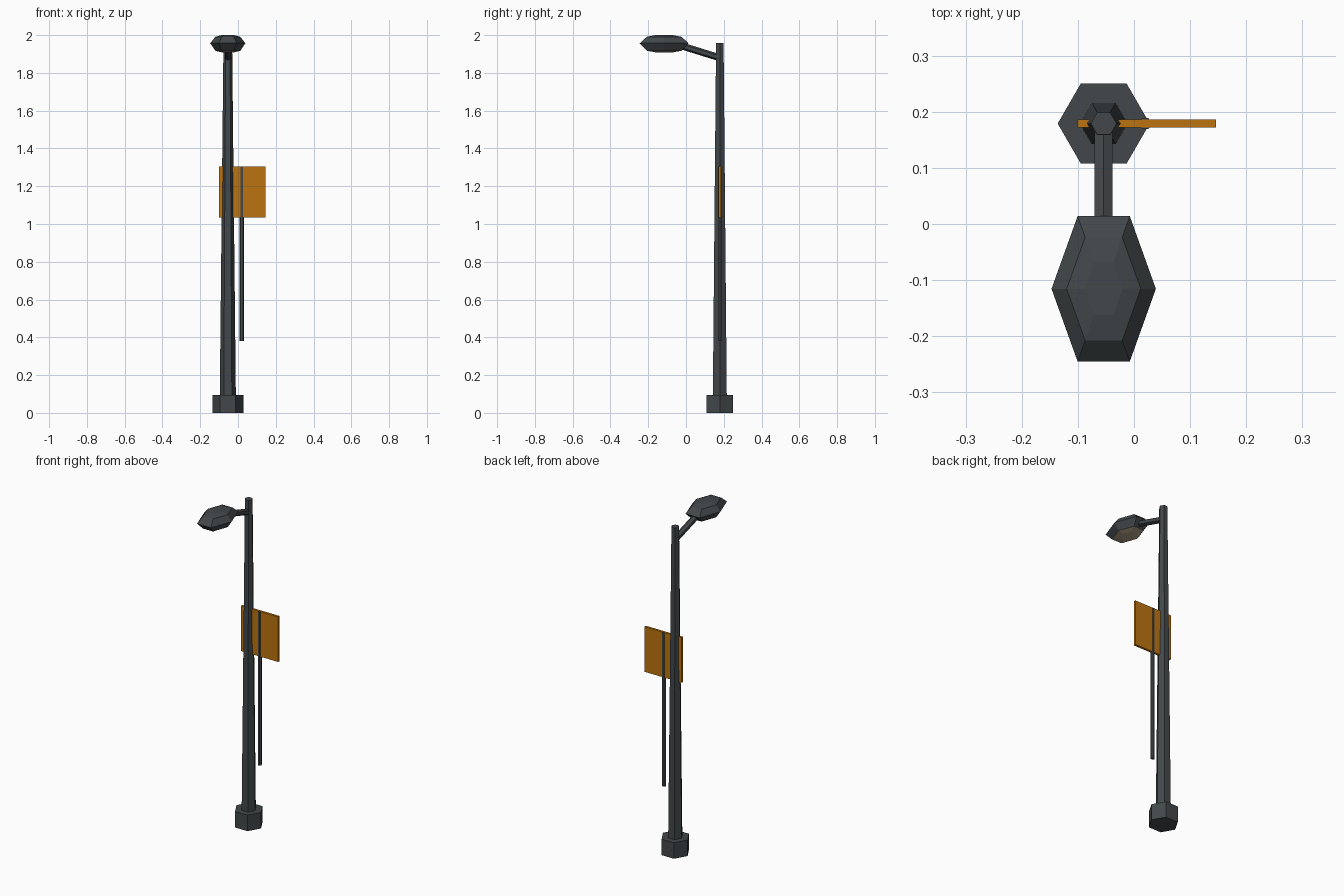
import bpy, bmesh, math
from mathutils import Vector

if "Cube" in bpy.data.objects:
    bpy.data.objects.remove(bpy.data.objects["Cube"])


def material(name, rgb):
    m = bpy.data.materials.new(name)
    m.diffuse_color = (*rgb, 1)
    m.use_nodes = True
    m.node_tree.nodes["Principled BSDF"].inputs["Base Color"].default_value = m.diffuse_color
    return m


METAL = material("dark grey metal", (0.055, 0.064, 0.069))
ORANGE = material("orange sign", (0.50, 0.175, 0.005))
LENS = material("pale lens", (0.45, 0.36, 0.25))
PX, PY = -0.054, 0.179  # pole axis


def finish(name, bm, mats):
    bmesh.ops.recalc_face_normals(bm, faces=bm.faces)
    me = bpy.data.meshes.new(name)
    bm.to_mesh(me)
    bm.free()
    for m in mats:
        me.materials.append(m)
    ob = bpy.data.objects.new(name, me)
    bpy.context.collection.objects.link(ob)
    return ob


def hex_rod(name, a, b, r1, r2, spin=0.0):
    """Six-sided tapered rod from a to b."""
    a, b = Vector(a), Vector(b)
    bm = bmesh.new()
    bmesh.ops.create_cone(bm, cap_ends=True, segments=6, radius1=r1, radius2=r2,
                          depth=(b - a).length)
    # put corners on the local x axis
    for v in bm.verts:
        v.co.z = round(v.co.z, 6)
    first = max(bm.verts, key=lambda v: v.co.x)
    turn = -math.atan2(first.co.y, first.co.x) + spin
    c, s = math.cos(turn), math.sin(turn)
    for v in bm.verts:
        v.co.x, v.co.y = c * v.co.x - s * v.co.y, s * v.co.x + c * v.co.y
    ob = finish(name, bm, [METAL])
    ob.rotation_euler = (math.atan2(-(b - a).y, (b - a).z), 0, 0)
    ob.location = (a + b) / 2
    return ob


# Post
hex_rod("base", (PX, PY, 0), (PX, PY, 0.096), 0.082, 0.082)
hex_rod("pole", (PX, PY, 0.05), (PX, PY, 1.957), 0.043, 0.023)
hex_rod("lamp_arm", (PX, PY, 1.88), (PX, -0.04, 1.948), 0.0185, 0.0185, math.pi / 6)

# Thin rod behind and through the sign
hex_rod("sign_rod", (0.02, PY, 0.38), (0.02, PY, 1.303), 0.0115, 0.0115)

# Sign panel
bm = bmesh.new()
bmesh.ops.create_cube(bm, size=1)
for v in bm.verts:
    v.co = (v.co.x * 0.247, v.co.y * 0.0137, v.co.z * 0.271)
sign = finish("sign_panel", bm, [ORANGE])
sign.location = (0.0225, PY, 1.169)

# Lamp head: stacked stretched hexagons, (scale, z)
rings = [(0.36, 1.909), (0.71, 1.917), (1.0, 1.957), (0.71, 1.991), (0.36, 2.0)]
bm = bmesh.new()
loops = []
for k, z in rings:
    loops.append([bm.verts.new((PX + 0.093 * k * math.cos(i * math.pi / 3),
                                -0.1155 + 0.1495 * k * math.sin(i * math.pi / 3), z))
                  for i in range(6)])
for lo, hi in zip(loops, loops[1:]):
    for i in range(6):
        j = (i + 1) % 6
        bm.faces.new((lo[i], lo[j], hi[j], hi[i]))
bm.faces.new(loops[0])
bm.faces.new(loops[-1])
# lens on the flat underside
for f in bm.faces:
    f.material_index = 1 if f.calc_center_median().z < 1.92 else 0
finish("lamp_head", bm, [METAL, LENS])
